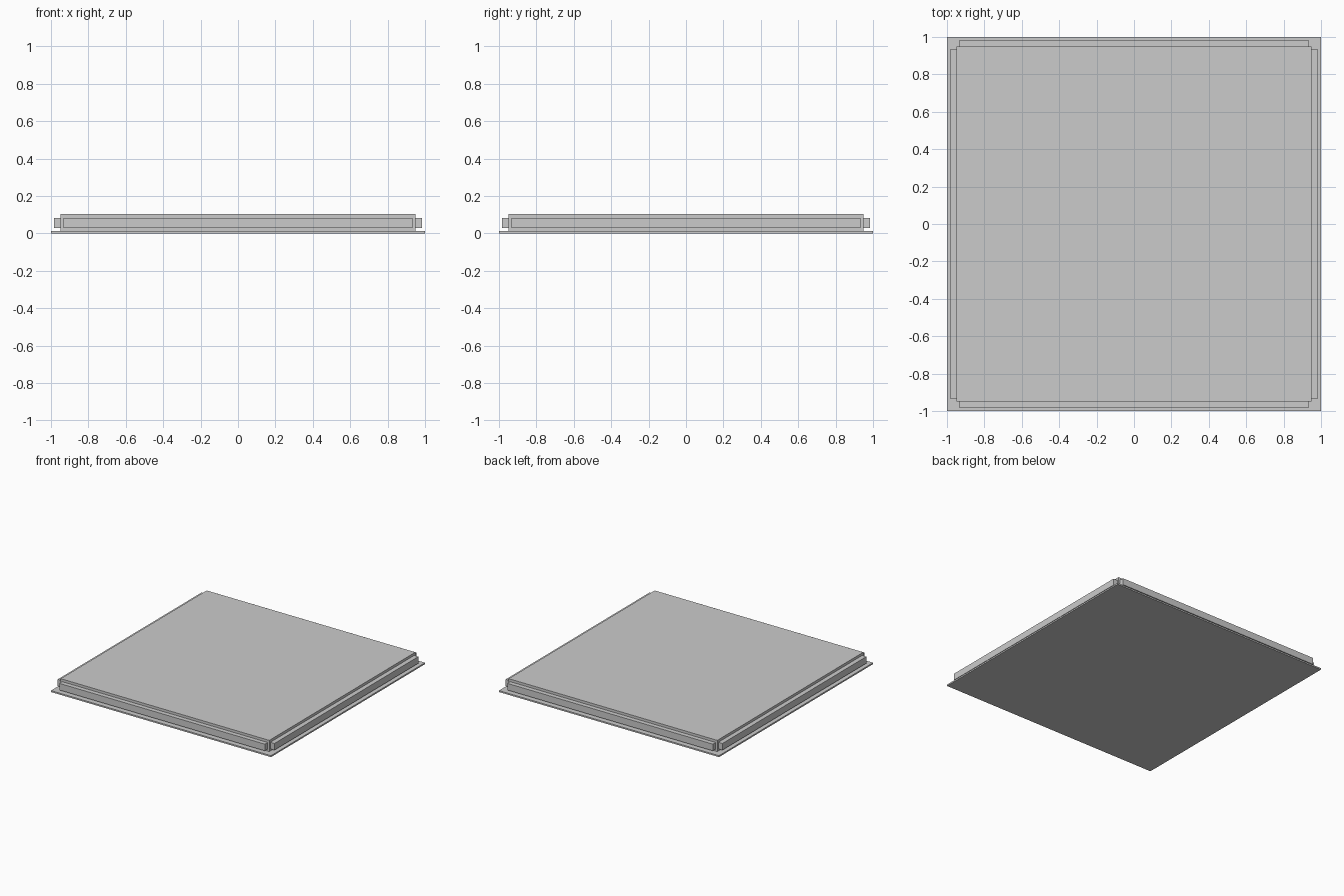
import bpy
import math
from mathutils import Matrix

if "Cube" in bpy.data.objects:
    bpy.data.objects.remove(bpy.data.objects["Cube"])


def box(name, lo, hi, turn=0.0):
    """Box between two corners, optionally turned about the world z axis."""
    bpy.ops.mesh.primitive_cube_add(size=1)
    ob = bpy.context.object
    ob.name = name
    size = [b - a for a, b in zip(lo, hi)]
    mid = [(a + b) / 2 for a, b in zip(lo, hi)]
    ob.data.transform(Matrix.Rotation(turn, 4, 'Z')
                      @ Matrix.Translation(mid)
                      @ Matrix.Diagonal((*size, 1)))
    return ob


# Thin base sheet and the raised slab on it
box("base_plate", (-1, -1, 0), (1, 1, 0.012))
box("panel_slab", (-0.948, -0.948, 0.012), (0.948, 0.948, 0.104))

# One raised strip on each side of the slab
for i, side in enumerate(("front", "right", "back", "left")):
    box(side + "_edge_strip", (-0.934, -0.985, 0.028), (0.934, -0.948, 0.083),
        i * math.pi / 2)
